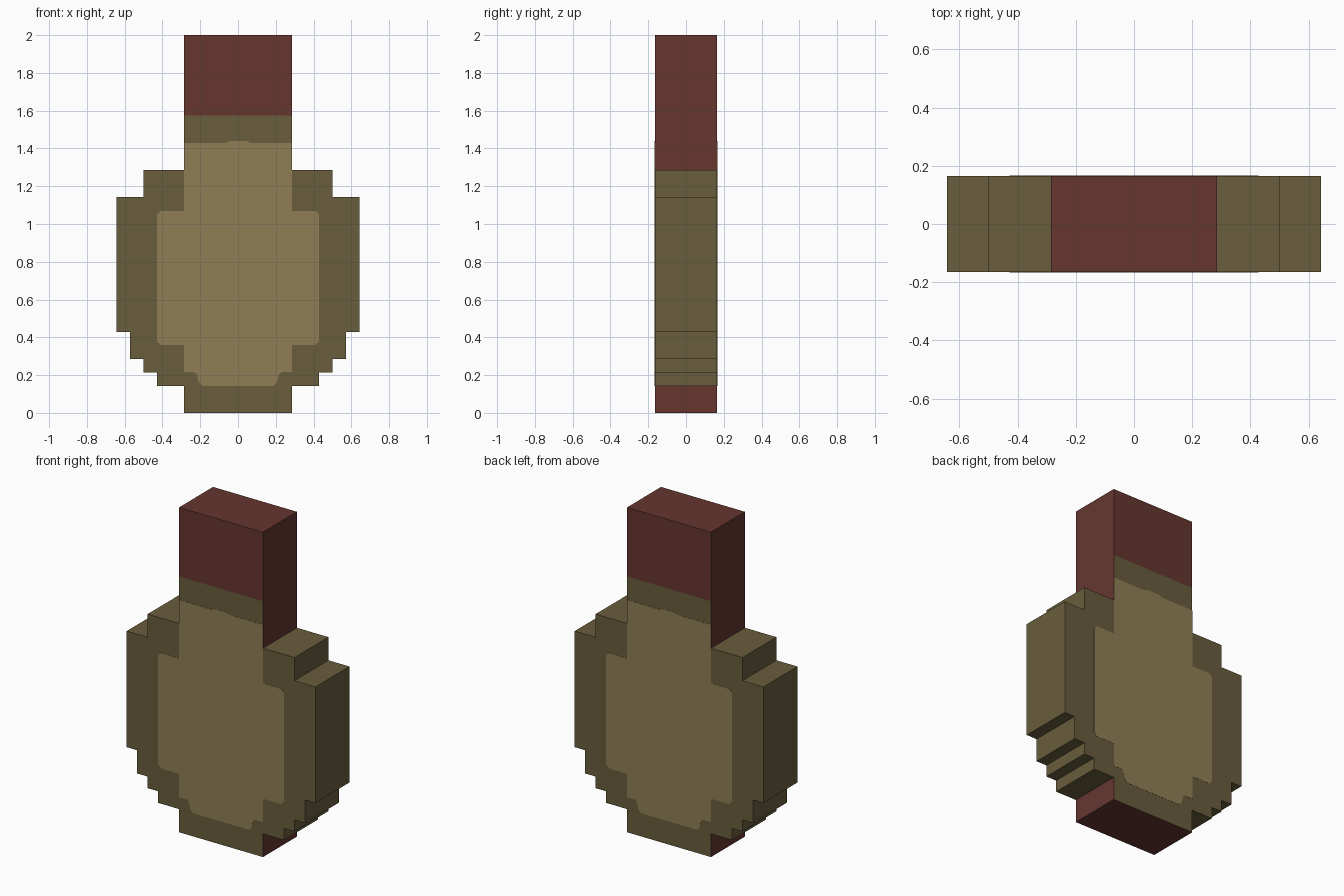
import bpy, bmesh

cube = bpy.data.objects.get("Cube")
if cube:
    bpy.data.objects.remove(cube)

U = 1 / 14          # stepped grid unit
DEPTH = 0.165       # half thickness of the body
PAINT = 0.001       # thickness of the face plates


def linear(c):
    c /= 255
    return c / 12.92 if c < 0.04045 else ((c + 0.055) / 1.055) ** 2.4


def material(name, *rgb):
    mat = bpy.data.materials.new(name)
    col = [linear(c) for c in rgb] + [1]
    mat.diffuse_color = col
    mat.use_nodes = True
    bsdf = next(n for n in mat.node_tree.nodes if n.type == 'BSDF_PRINCIPLED')
    bsdf.inputs["Base Color"].default_value = col
    return mat


olive = material("olive", 104, 93, 60)
red = material("dark red", 102, 54, 47)
tan = material("tan", 144, 127, 86)


def slab(half, y0, y1):
    """Mirror a right-hand outline (x, z) and extrude it from y0 to y1."""
    outline = half + [(-x, z) for x, z in reversed(half)]
    bm = bmesh.new()
    face = bm.faces.new([bm.verts.new((x, y0, z)) for x, z in outline])
    new = bmesh.ops.extrude_face_region(bm, geom=[face])["geom"]
    moved = [v for v in new if isinstance(v, bmesh.types.BMVert)]
    bmesh.ops.translate(bm, verts=moved, vec=(0, y1 - y0, 0))
    bmesh.ops.recalc_face_normals(bm, faces=bm.faces)
    return bm


def finish(bm, name, *mats):
    mesh = bpy.data.meshes.new(name)
    for m in mats:
        mesh.materials.append(m)
    bm.to_mesh(mesh)
    bm.free()
    obj = bpy.data.objects.new(name, mesh)
    bpy.context.collection.objects.link(obj)
    return obj


# Stepped body with its neck, in grid units
steps = [(4, 0), (4, 2), (6, 2), (6, 3), (7, 3), (7, 4), (8, 4), (8, 6), (9, 6),
         (9, 16), (7, 16), (7, 18), (4, 18), (4, 28)]
body = slab([(x * U, z * U) for x, z in steps], -DEPTH, DEPTH)

# Cut the neck where the red cap begins
CAP = 1.575
bmesh.ops.bisect_plane(body, geom=body.verts[:] + body.edges[:] + body.faces[:],
                       plane_co=(0, 0, CAP), plane_no=(0, 0, 1))

# Red on the cap and on the sides and ends of the central column
for f in body.faces:
    c = f.calc_center_median()
    column_side = abs(f.normal.x) > 0.5 and abs(c.x) < 4.5 * U
    column_end = abs(f.normal.z) > 0.5 and (c.z < U or c.z > 27 * U)
    f.material_index = int(column_side or column_end or c.z > CAP)
finish(body, "body", olive, red)

# Tan panels on the front and back
panel = [(0.19, 0.143), (0.21, 0.165), (0.215, 0.2), (0.23, 0.216), (4 * U, 0.216),
         (4 * U, 0.36), (0.41, 0.36), (6 * U, 0.38), (6 * U, 1.05), (0.41, 1.07),
         (4 * U, 1.07), (4 * U, 1.43), (0.065, 1.43), (0.045, 1.44)]
for name, s in (("front_panel", -1), ("back_panel", 1)):
    finish(slab(panel, s * DEPTH, s * (DEPTH + PAINT)), name, tan)
